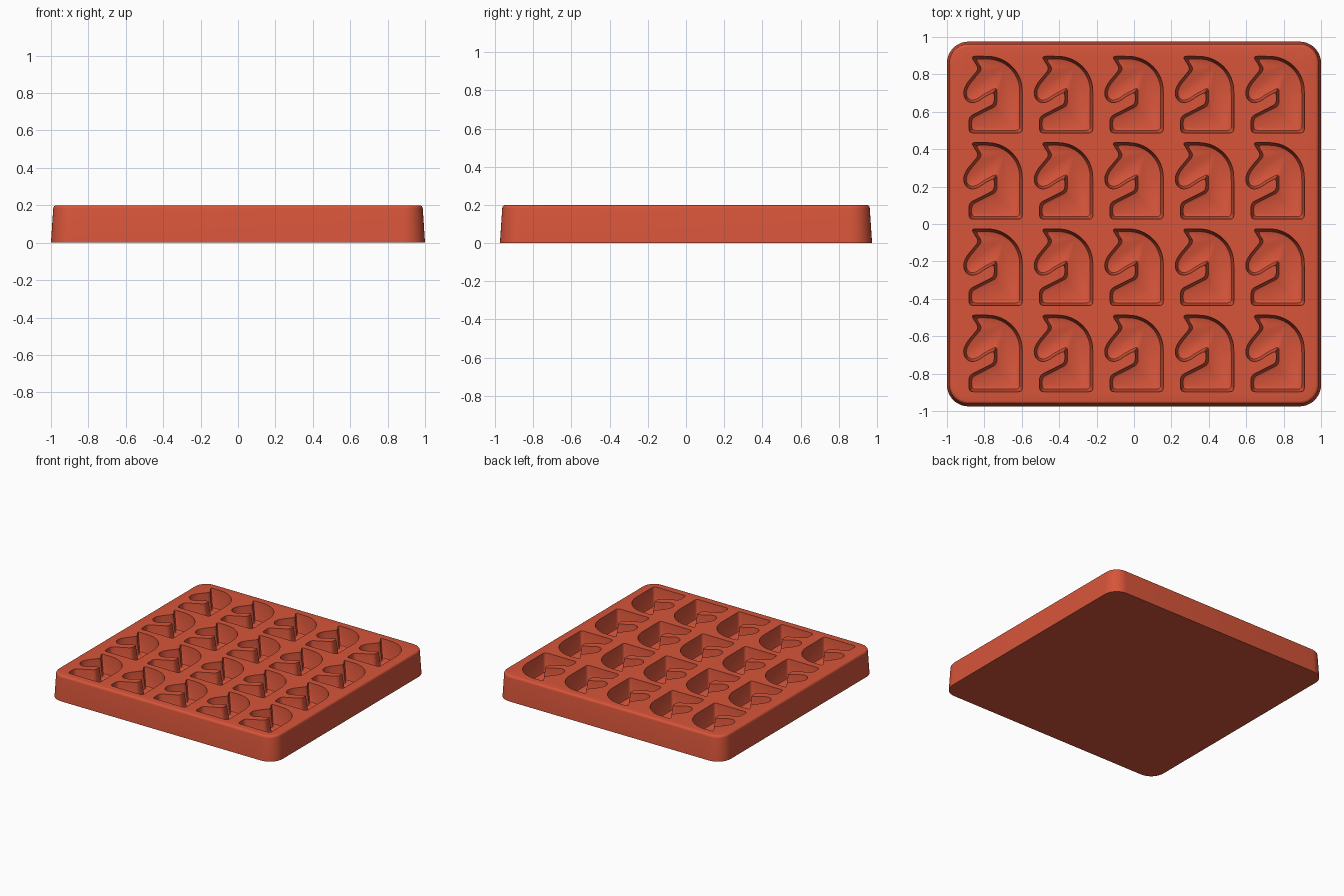
import bpy, bmesh, math
from mathutils import Vector

cube = bpy.data.objects.get("Cube")
if cube:
    bpy.data.objects.remove(cube)

HEIGHT = 0.2

red = bpy.data.materials.new("brick red")
red.use_nodes = True
red.diffuse_color = (0.68, 0.09, 0.042, 1)
red.node_tree.nodes["Principled BSDF"].inputs["Base Color"].default_value = red.diffuse_color


def inset(points, d):
    """Move every edge of a counter-clockwise outline inwards by d."""
    out = []
    for i, p in enumerate(points):
        a = (p - points[i - 1]).normalized()
        b = (points[(i + 1) % len(points)] - p).normalized()
        na, nb = Vector((-a.y, a.x)), Vector((-b.y, b.x))
        out.append(p + (na + nb) * d / (1 + na.dot(nb)))
    return out


def rounded(points, cut, steps):
    """Replace each corner with a short curve."""
    out = []
    for i, p in enumerate(points):
        before, after = points[i - 1] - p, points[(i + 1) % len(points)] - p
        s = p + before.normalized() * min(cut, before.length * 0.45)
        e = p + after.normalized() * min(cut, after.length * 0.45)
        for k in range(steps + 1):
            t = k / steps
            out.append(s * (1 - t) ** 2 + p * 2 * t * (1 - t) + e * t ** 2)
    return out


def ring(bm, outline, z, centre=(0, 0)):
    return [bm.verts.new((p.x + centre[0], p.y + centre[1], z)) for p in outline]


def skin(bm, rings):
    """Join neighbouring rings with quads."""
    for lo, hi in zip(rings, rings[1:]):
        for i in range(len(lo)):
            bm.faces.new((lo[i - 1], lo[i], hi[i], hi[i - 1]))


def loop_edges(bm, verts):
    return [bm.edges.get((verts[i - 1], verts[i])) for i in range(len(verts))]


def rounded_rect(hx, hy, r, steps=10):
    pts = []
    for q, (sx, sy) in enumerate(((1, 1), (-1, 1), (-1, -1), (1, -1))):
        for k in range(steps + 1):
            a = (q + k / steps) * math.pi / 2
            pts.append(Vector((sx * (hx - r) + r * math.cos(a), sy * (hy - r) + r * math.sin(a))))
    return pts


# Horse-head outline: base, curved neck, ear, muzzle, mouth notch
neck = [Vector((-0.03 + 0.187 * math.cos(a), 0.02 + 0.185 * math.sin(a)))
        for a in (math.pi / 2 * k / 8 for k in range(9))]
horse = [Vector(p) for p in ((-0.128, -0.205), (0.157, -0.205))] + neck + [Vector(p) for p in (
    (-0.118, 0.205), (-0.075, 0.138), (-0.14, 0.06), (-0.158, 0.02), (-0.154, -0.015),
    (-0.135, -0.038), (-0.108, -0.045), (-0.075, -0.034), (-0.045, -0.012), (0.007, 0.016),
    (0.007, -0.05), (-0.128, -0.118))]

bm = bmesh.new()

# Tapered outer wall with a rounded top rim
RIM = 0.018
levels = [(0, 0)] + [(HEIGHT - RIM + RIM * math.sin(a), 0.012 + RIM * (1 - math.cos(a)))
                     for a in (math.pi / 2 * k / 4 for k in range(5))]
wall = [ring(bm, rounded_rect(1 - d, 0.975 - d, 0.115 - d), z) for z, d in levels]
skin(bm, wall)
bm.faces.new(wall[0][::-1])
top_edges = loop_edges(bm, wall[-1])

# Grid of tapered cavities, each with a softened floor edge
profile = ((HEIGHT, 0), (0.062, 0.011), (0.054, 0.014), (0.05, 0.022))
outlines = [(z, rounded(inset(horse, d), 0.022, 4)) for z, d in profile]
for col in range(5):
    for row in range(4):
        centre = ((col - 2) * 0.377, (row - 1.5) * 0.4613)
        rings = [ring(bm, o, z, centre) for z, o in outlines]
        skin(bm, rings)
        bm.faces.new(rings[-1])
        top_edges += loop_edges(bm, rings[0])

# Flat top around the cavities
bmesh.ops.triangle_fill(bm, use_beauty=True, edges=top_edges, normal=(0, 0, 1))
bmesh.ops.recalc_face_normals(bm, faces=bm.faces[:])

mesh = bpy.data.meshes.new("mould_tray")
bm.to_mesh(mesh)
bm.free()
mesh.materials.append(red)
tray = bpy.data.objects.new("mould_tray", mesh)
bpy.context.collection.objects.link(tray)

bpy.ops.object.select_all(action="DESELECT")
tray.select_set(True)
bpy.context.view_layer.objects.active = tray
bpy.ops.object.shade_smooth_by_angle(angle=math.radians(35))
